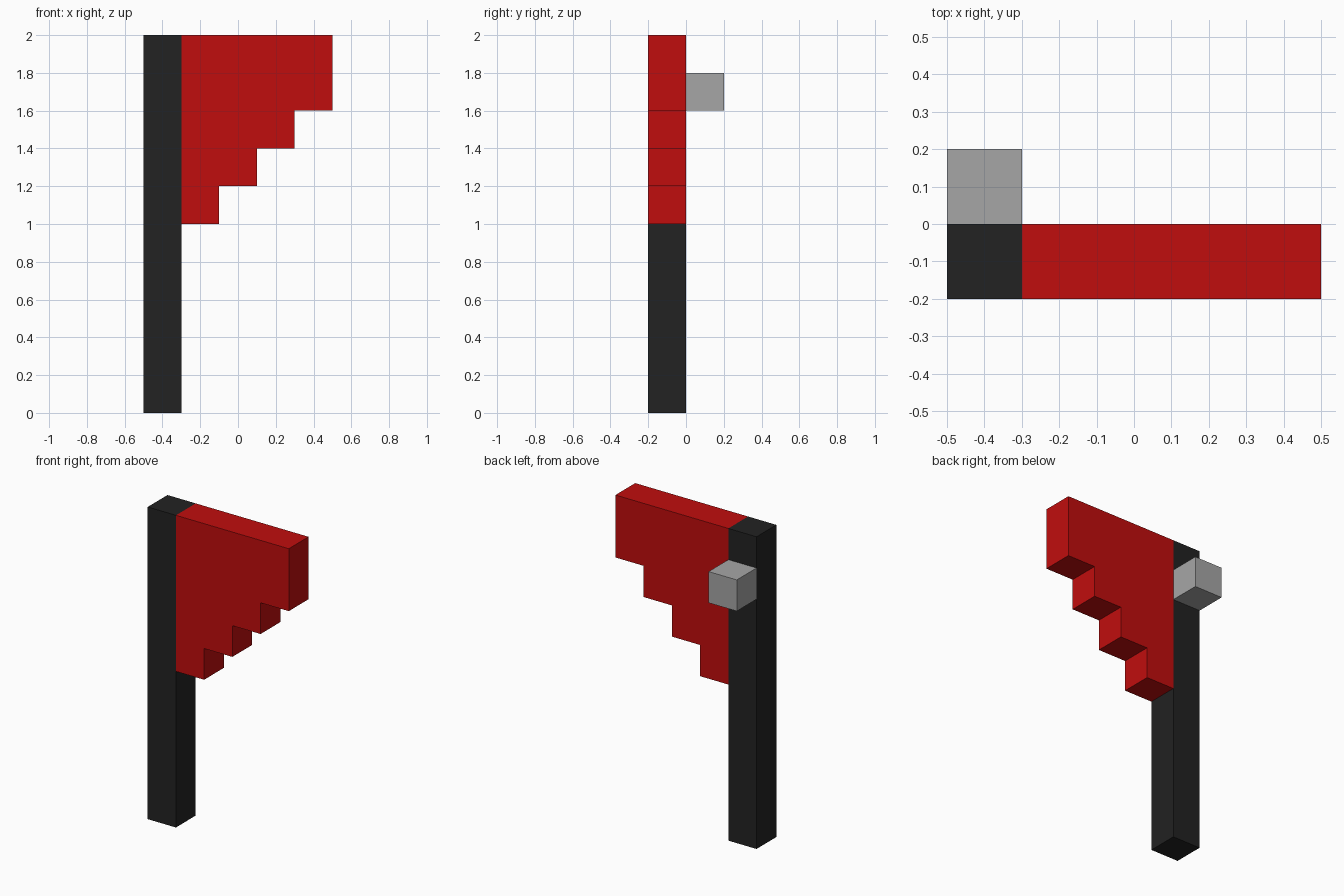
import bpy
import bmesh

cube = bpy.data.objects.get("Cube")
if cube:
    bpy.data.objects.remove(cube, do_unlink=True)


def material(name, rgb):
    mat = bpy.data.materials.new(name)
    mat.use_nodes = True
    color = (*rgb, 1.0)
    mat.diffuse_color = color
    mat.node_tree.nodes["Principled BSDF"].inputs["Base Color"].default_value = color
    return mat


def prism(name, profile, y0, y1, mat):
    """Extrude an x-z outline from y0 to y1."""
    bm = bmesh.new()
    face = bm.faces.new([bm.verts.new((x, y0, z)) for x, z in profile])
    new = bmesh.ops.extrude_face_region(bm, geom=[face])["geom"]
    verts = [g for g in new if isinstance(g, bmesh.types.BMVert)]
    bmesh.ops.translate(bm, verts=verts, vec=(0, y1 - y0, 0))
    bmesh.ops.recalc_face_normals(bm, faces=bm.faces)
    mesh = bpy.data.meshes.new(name)
    bm.to_mesh(mesh)
    bm.free()
    mesh.materials.append(mat)
    obj = bpy.data.objects.new(name, mesh)
    bpy.context.collection.objects.link(obj)
    return obj


def rect(x0, x1, z0, z1):
    return [(x0, z0), (x1, z0), (x1, z1), (x0, z1)]


black = material("black", (0.016, 0.016, 0.016))
red = material("red", (0.527, 0.004, 0.004))
grey = material("grey", (0.381, 0.381, 0.381))

U = 0.2  # block size

# Upright pole
prism("pole", rect(-0.5, -0.3, 0, 2), -U, 0, black)

# Stepped banner: each step goes one block out and one block up
outline = [(-0.3, 2.0), (-0.3, 1.0)]
for i in range(4):
    x = -0.1 + U * i
    z = 1.0 + U * i
    outline += [(x, z), (x, z + U if i < 3 else 2.0)]
prism("banner", outline, -U, 0, red)

# Mounting block behind the pole
prism("rear_block", rect(-0.5, -0.3, 1.6, 1.8), 0, U, grey)
